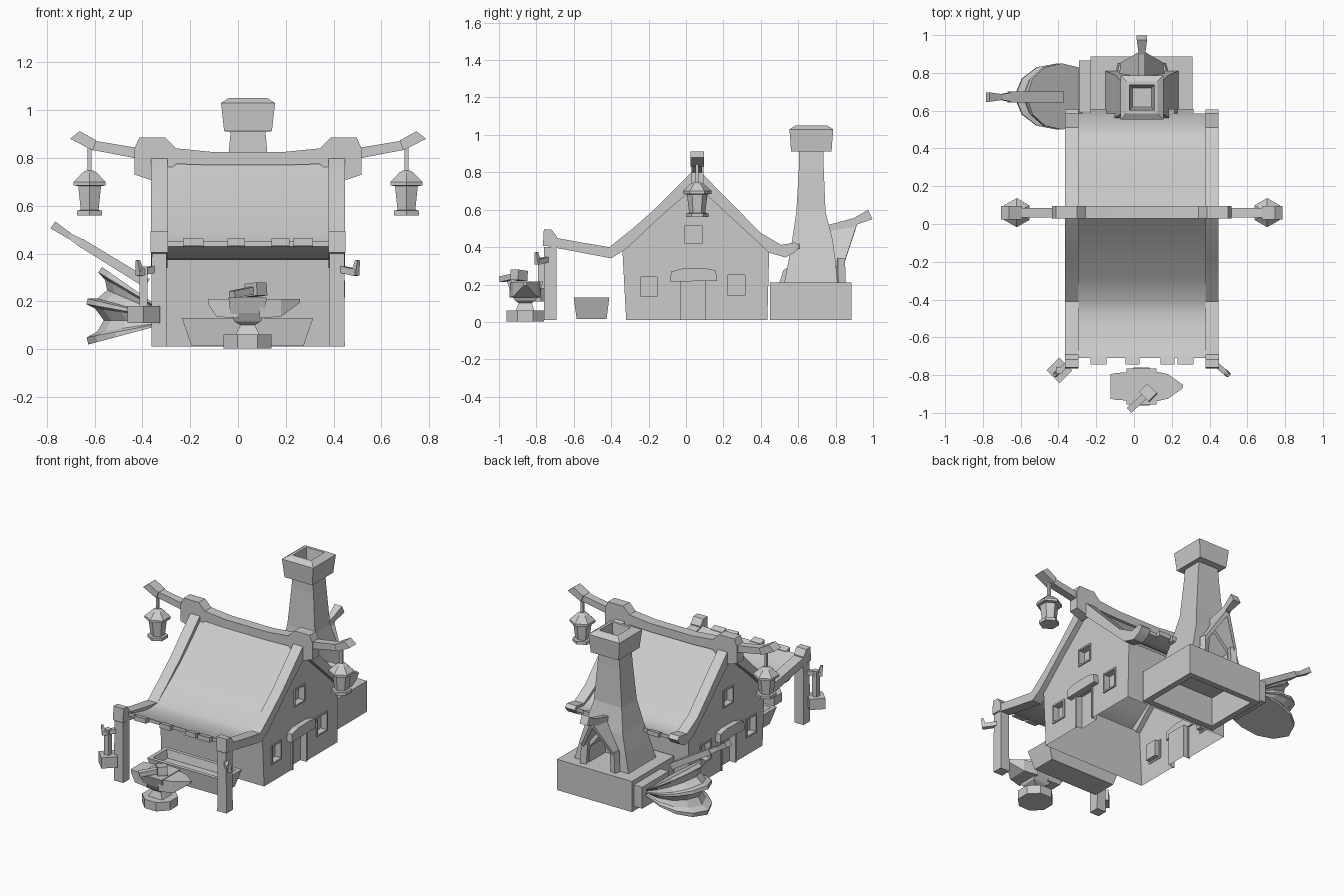
import bpy, bmesh, math
from mathutils import Vector

if "Cube" in bpy.data.objects:
    bpy.data.objects.remove(bpy.data.objects["Cube"])

mat = bpy.data.materials.new("plain grey")
mat.use_nodes = True
GREY = (0.6, 0.6, 0.6, 1)
mat.diffuse_color = GREY
mat.node_tree.nodes["Principled BSDF"].inputs["Base Color"].default_value = GREY
CX = 0.042  # middle of the house in x


def loft(name, rings):
    """Solid through a list of rings with equal point counts, capped at both ends."""
    bm = bmesh.new()
    rows = [[bm.verts.new(p) for p in r] for r in rings]
    n = len(rows[0])
    for a, b in zip(rows, rows[1:]):
        for i in range(n):
            bm.faces.new((a[i], a[(i + 1) % n], b[(i + 1) % n], b[i]))
    bm.faces.new(rows[0][::-1])
    bm.faces.new(rows[-1])
    bmesh.ops.recalc_face_normals(bm, faces=bm.faces)
    me = bpy.data.meshes.new(name)
    bm.to_mesh(me)
    bm.free()
    me.materials.append(mat)
    ob = bpy.data.objects.new(name, me)
    bpy.context.collection.objects.link(ob)
    return ob


def rect(z, hx, hy, cx=CX, cy=0.0):
    return [(cx + a * hx, cy + b * hy, z) for a, b in ((-1, -1), (1, -1), (1, 1), (-1, 1))]


def ngon(z, r, n, cx, cy, turn=0.0):
    return [(cx + r * math.cos(turn + i * math.tau / n),
             cy + r * math.sin(turn + i * math.tau / n), z) for i in range(n)]


def box(name, x0, x1, y0, y1, z0, z1):
    h = ((x1 - x0) / 2, (y1 - y0) / 2, (x0 + x1) / 2, (y0 + y1) / 2)
    return loft(name, [rect(z0, *h), rect(z1, *h)])


def prism_x(name, pts, x0, x1):
    return loft(name, [[(x, y, z) for y, z in pts] for x in (x0, x1)])


def prism_y(name, pts, y0, y1):
    return loft(name, [[(x, y, z) for x, z in pts] for y in (y0, y1)])


def beam(name, p0, p1, w, h, w1=None, h1=None):
    """Straight bar from p0 to p1, width across and height up, optionally tapered."""
    p0, p1 = Vector(p0), Vector(p1)
    d = (p1 - p0).normalized()
    side = d.cross(Vector((0, 0, 1))).normalized()
    up = side.cross(d)
    ends = ((p0, w, h), (p1, w1 or w, h1 or h))
    return loft(name, [[p + side * a * ww / 2 + up * b * hh / 2
                        for a, b in ((-1, -1), (1, -1), (1, 1), (-1, 1))] for p, ww, hh in ends])


def cut(ob, cutters):
    bpy.context.view_layer.objects.active = ob
    for c in cutters:
        c.hide_render = True
        m = ob.modifiers.new("cut", "BOOLEAN")
        m.operation, m.solver, m.object = "DIFFERENCE", "EXACT", c
        bpy.ops.object.modifier_apply(modifier=m.name)
        bpy.data.objects.remove(c)


def smooth(ob):
    bpy.ops.object.select_all(action="DESELECT")
    ob.select_set(True)
    bpy.context.view_layer.objects.active = ob
    bpy.ops.object.shade_smooth_by_angle(angle=math.radians(35))


# House body with recessed door and windows on both gables
WX = 0.37
walls = prism_x("house_walls", [(-.32, .01), (.435, .01), (.445, .385), (.055, .765), (-.34, .385)],
                CX - WX, CX + WX)
holes = [("left_window", -.24, -.155, .135, .24), ("right_window", .225, .315, .14, .25),
         ("gable_window", -.005, .085, .42, .515), ("door", -.03, .105, 0, .225)]
cutters = []
for s, tag in ((1, "east"), (-1, "west")):
    X = lambda d: CX + s * d
    for name, y0, y1, z0, z1 in holes:
        cutters.append(box("cutter", *sorted((X(WX - .035), X(WX + .05))), y0, y1, z0, z1))
        # thin trim around each opening
        t = .01
        bars = [(y0 - t, y0, z0, z1 + t), (y1, y1 + t, z0, z1 + t), (y0, y1, z1, z1 + t)]
        if name != "door":
            bars.append((y0 - t, y1 + t, z0 - t, z0))
        for b in bars:
            box(f"{tag}_{name}_trim", *sorted((X(WX - .005), X(WX + .008))), b[0], b[1],
                max(b[2], .01), b[3])
    # Door canopy
    prism_x(f"{tag}_door_canopy", [(-.085, .215), (.165, .22), (.16, .275), (.10, .287),
                                   (-.02, .285), (-.08, .268)], X(WX - .01), X(WX + .035))
cut(walls, cutters)

# Open the walls below and under the roof, leaving a hollow shell
bm = bmesh.new()
bm.from_mesh(walls.data)
bmesh.ops.delete(bm, geom=[f for f in bm.faces if f.calc_area() > .1 and abs(f.normal.z) > .3],
                 context="FACES")
bm.to_mesh(walls.data)
bm.free()

# Curved roof panel
top = [(-.71, .452), (-.63, .422), (-.55, .402), (-.48, .394), (-.41, .40), (-.29, .485), (-.17, .575),
       (-.05, .685), (.055, .79), (.17, .68), (.29, .56), (.40, .455), (.46, .415), (.52, .398), (.585, .41)]
smooth(prism_x("roof_panel", top + [(y, z - .022) for y, z in reversed(top)], CX - .36, CX + .36))

# Eave shingle tabs
for x0, x1 in ((-.23, -.145), (-.045, .03), (.14, .215), (.23, .315)):
    prism_x("front_eave_tab", [(-.745, .432), (-.745, .463), (-.70, .452), (-.70, .425)], x0, x1)
    prism_x("back_eave_tab", [(.61, .39), (.61, .42), (.575, .412), (.575, .385)], x0, x1)

# Roof rims and front posts, one at each gable
rim = [(-.76, .49), (-.72, .49), (-.70, .45), (-.56, .425), (-.41, .40), (-.29, .495), (-.17, .60),
       (.03, .80), (.055, .815), (.08, .80), (.40, .475), (.51, .412), (.585, .425), (.607, .405),
       (.58, .37), (.53, .345), (.445, .37), (.055, .73), (-.15, .55), (-.32, .39), (-.40, .34),
       (-.69, .395), (-.76, .41)]
for s in (1, -1):
    X = lambda d: CX + s * d
    smooth(prism_x("roof_rim", rim, X(.337), X(.406)))
    loft("front_post", [rect(z, h, .033, X(.372), -.725) for z, h in ((.01, .033), (.40, .031))])
    prism_x("post_cap", [(-.765, .405), (-.69, .405), (-.69, .455), (-.718, .493), (-.76, .495)],
            X(.336), X(.408))

    # Lantern arm with thick end
    prism_y("lantern_arm", [(X(.45), .84), (X(.45), .795), (X(.66), .835), (X(.66), .875)], .035, .085)
    prism_y("arm_end", [(X(.745), .88), (X(.705), .912), (X(.635), .873), (X(.65), .832)], .025, .095)
    box("lantern_rope", X(.663) - .008, X(.663) + .008, .052, .068, .73, .87)
    rings = ((.56, .06), (.58, .06), (.582, .043), (.682, .055), (.685, .077), (.70, .077),
             (.738, .035), (.748, .015))
    loft("lantern", [ngon(z, r, 6, X(.663), .06, math.pi / 2) for z, r in rings])

# Sagging ridge beam with raised ends
half_top = [(.475, .84), (.455, .885), (.345, .885), (.30, .84), (.15, .825)]
half_low = [(.15, .77), (.30, .775), (.385, .70), (.475, .73)]
outline = ([(CX - x, z) for x, z in half_top] + [(CX + x, z) for x, z in reversed(half_top)]
           + [(CX + x, z) for x, z in reversed(half_low)] + [(CX - x, z) for x, z in half_low])
prism_y("ridge_beam", outline, .028, .094)

# Water trough, open at the top
loft("trough", [rect(z, hx, hy, .04, -.505) for z, hx, hy in
                ((.015, .235, .08), (.13, .275, .095), (.13, .25, .072), (.08, .235, .06))])

# Anvil on its foot
loft("anvil_foot", [ngon(z, .108, 8, .04, -.86, math.pi / 8) for z in (.003, .06)])
loft("anvil_body", [rect(z, hx, hy, .04, -.86) for z, hx, hy in
                    ((.06, .05, .05), (.10, .03, .035), (.115, .055, .055),
                     (.15, .072, .075), (.215, .08, .096))])


def xring(x, hy, z0, z1):
    return [(x, -.86 - hy, z0), (x, -.86 + hy, z0), (x, -.86 + hy, z1), (x, -.86 - hy, z1)]


loft("anvil_horn", [xring(.09, .085, .13, .21), xring(.18, .065, .135, .21), xring(.26, .008, .195, .21)])
loft("anvil_tail", [xring(0, .075, .13, .21), xring(-.09, .072, .135, .21), xring(-.125, .065, .19, .21)])
beam("anvil_hammer_handle", (.08, -.89, .25), (-.025, -.985, .228), .035, .03)
beam("anvil_hammer_head", (.05, -.868, .245), (.10, -.918, .252), .06, .055)

# Hammer hung from the west post, hooks on both posts
loft("hung_hammer_head", [ngon(z, .068, 4, -.395, -.775) for z in (.11, .18)])
box("hung_hammer_handle", -.412, -.378, -.792, -.758, .18, .345)
for x0, s in ((-.35, -1), (.43, 1)):
    beam("hook_arm", (x0, -.74, .335), (x0 + s * .065, -.795, .32), .028, .028)
    beam("hook_tip", (x0 + s * .06, -.79, .31), (x0 + s * .07, -.80, .372), .028, .028, .014, .014)

# Forge base, hollow underneath
loft("forge_base", [rect(z, hx, hy, .04, .668) for z, hx, hy in
                    ((.19, .22, .165), (.01, .23, .18), (.01, .27, .218), (.21, .27, .218))])

# Chimney with flared cap and open flue
stack = ((.205, .195, .143, .667), (.33, .165, .125, .674), (.44, .135, .108, .676), (.59, .10, .078, .668),
         (.83, .08, .066, .67), (.91, .073, .065, .67), (.912, .10, .108, .67), (1.03, .113, .117, .67),
         (1.05, .082, .085, .67), (1.05, .066, .067, .67), (.93, .05, .05, .67))
chimney = loft("chimney", [rect(z, hx, hy, CX, cy) for z, hx, hy, cy in stack])
fire = [(CX - .09, .21), (CX + .09, .21), (CX + .09, .31), (CX, .43), (CX - .09, .31)]
cut(chimney, [prism_y("cutter", fire, .64, .95)])

# Hood over the fire opening
for s in (1, -1):
    loft("fire_hood", [[(CX + s * dx, y, z) for y, z in pts] for dx, pts in (
        (0, ((.74, .51), (.92, .54), (.905, .49), (.74, .46))),
        (.12, ((.74, .34), (.85, .33), (.84, .295), (.74, .30))))])
    beam("hood_leg", (CX + s * .112, .828, .205), (CX + s * .105, .826, .34), .04, .04)
beam("hood_ridge", (CX, .74, .49), (CX, .91, .535), .035, .045)
beam("hood_ridge_end", (CX, .89, .53), (CX, .985, .575), .03, .035, .055, .055)

# Pleated bellows fanning out from the forge
leaf = [(.03, -.15), (.16, -.175), (.27, -.155), (.35, -.095), (.39, 0),
        (.35, .095), (.27, .155), (.16, .175), (.03, .15)]


def leaf_ring(deg, k):
    a = math.radians(deg)
    return [(-.25 - u * k * math.cos(a), .675 + v * (.35 + .65 * k if k < 1 else 1),
             .12 + u * k * math.sin(a)) for u, v in leaf]


loft("bellows", [leaf_ring(d, k) for d, k in
                 ((-15, 1), (-10.5, 1), (-8, .88), (0, .8), (8, .9), (10, 1), (13.5, 1),
                  (15, .9), (23, .83), (29, .9), (31, 1), (35, 1))])
box("bellows_mount", -.29, -.22, .59, .865, .04, .18)
beam("bellows_lever", (-.38, .672, .275), (-.66, .672, .447), .058, .04, .058, .035)
beam("lever_neck", (-.65, .672, .44), (-.72, .672, .483), .05, .035, .025, .02)
beam("lever_grip", (-.70, .672, .47), (-.775, .672, .52), .03, .025, .05, .035)
